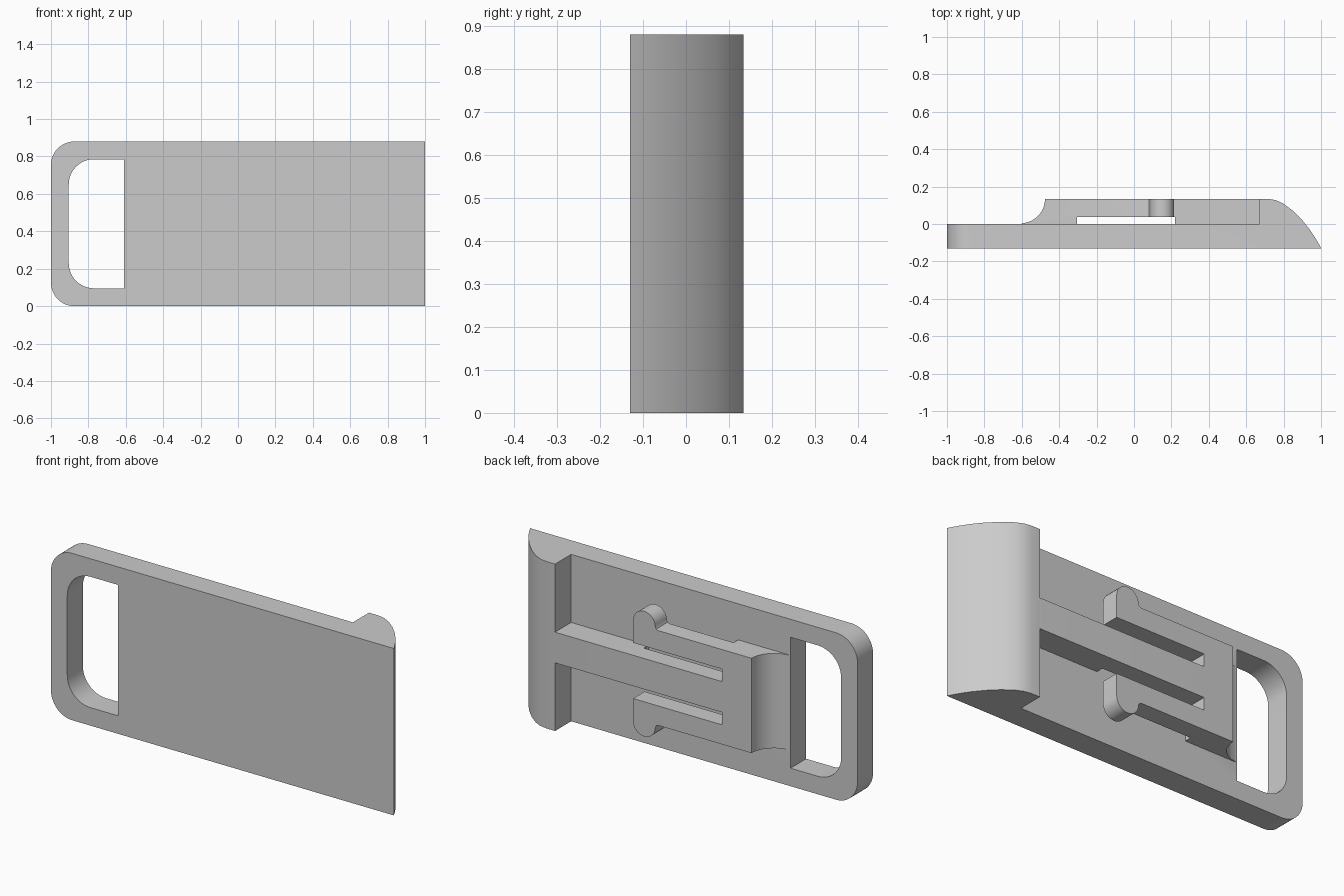
import bpy, bmesh
from math import sin, cos, radians

if "Cube" in bpy.data.objects:
    bpy.data.objects.remove(bpy.data.objects["Cube"])

MID = 0.44          # half of the height
BACK = 0.134        # rear plane of the raised parts
FRONT = -0.13

grey = bpy.data.materials.new("plain grey")
grey.use_nodes = True
grey.diffuse_color = (0.6, 0.6, 0.6, 1)
grey.node_tree.nodes["Principled BSDF"].inputs["Base Color"].default_value = (0.6, 0.6, 0.6, 1)


def arc(cx, cy, r, start, end, steps=12):
    angles = [radians(start + (end - start) * i / steps) for i in range(steps + 1)]
    return [(cx + r * cos(a), cy + r * sin(a)) for a in angles]


def prism(name, points, lo, hi, along):
    """Extrude a closed outline: (x, y) along z, or (x, z) along y."""
    bm = bmesh.new()
    place = (lambda p: (p[0], p[1], lo)) if along == "z" else (lambda p: (p[0], lo, p[1]))
    face = bm.faces.new([bm.verts.new(place(p)) for p in points])
    new = bmesh.ops.extrude_face_region(bm, geom=[face])["geom"]
    step = (0, 0, hi - lo) if along == "z" else (0, hi - lo, 0)
    bmesh.ops.translate(bm, vec=step, verts=[v for v in new if isinstance(v, bmesh.types.BMVert)])
    bmesh.ops.recalc_face_normals(bm, faces=bm.faces)
    mesh = bpy.data.meshes.new(name)
    bm.to_mesh(mesh)
    bm.free()
    mesh.materials.append(grey)
    obj = bpy.data.objects.new(name, mesh)
    bpy.context.collection.objects.link(obj)
    return obj


def combine(obj, tool, operation):
    mod = obj.modifiers.new("combine", "BOOLEAN")
    mod.operation = operation
    mod.solver = "EXACT"
    mod.object = tool
    bpy.context.view_layer.objects.active = obj
    bpy.ops.object.modifier_apply(modifier=mod.name)
    bpy.data.objects.remove(tool)


# Plate with the curved end lip, as one side profile
lip = [(0.72, BACK), (0.76, 0.127), (0.8, 0.108), (0.85, 0.07), (0.9, 0.02),
       (0.94, -0.03), (0.97, -0.075), (0.99, -0.11), (1, FRONT)]
plate = prism("latch_plate", [(-1, FRONT), (-1, 0), (0.67, 0), (0.67, BACK)] + lip, 0, 2 * MID, "z")

# Round the two corners at the handle end
bm = bmesh.new()
bm.from_mesh(plate.data)
corners = [e for e in bm.edges
           if all(v.co.x < -0.99 for v in e.verts)
           and abs(e.verts[0].co.z - e.verts[1].co.z) < 0.01]
bmesh.ops.bevel(bm, geom=corners, offset=0.125, segments=12, profile=0.5, affect="EDGES")
bm.to_mesh(plate.data)
bm.free()

# Finger opening
opening = ([(-0.61, MID - 0.345), (-0.61, MID + 0.345)]
           + arc(-0.77, MID + 0.21, 0.135, 90, 180)
           + arc(-0.77, MID - 0.21, 0.135, 180, 270))
combine(plate, prism("opening_cutter", opening, -0.3, 0.3, "y"), "DIFFERENCE")

# Spring catch: comb outline with centre rail, slots, arms and round hooks
half = ([(0.72, 0.081), (-0.304, 0.081), (-0.304, 0.147), (0.215, 0.147)]
        + arc(0.15, 0.265, 0.065, 0, 180, 16)
        + [(0.08, 0.255), (0.07, 0.25), (-0.7, 0.25)])
outline = [(x, MID + h) for x, h in half] + [(x, MID - h) for x, h in reversed(half)]
catch = prism("spring_catch", outline, -0.1, 0.2, "y")

# Side profile of the catch: coved end and gap beneath the arms
side = ([(-0.606, -0.02), (-0.304, -0.02), (-0.304, 0.038), (0.22, 0.038), (0.22, -0.02),
         (0.7, -0.02), (0.7, BACK - 0.002), (0.66, BACK)]
        + arc(-0.606, BACK, 0.13, 0, -90))
side[-1] = (-0.606, 0)
combine(catch, prism("side_cutter", side, -0.1, 1, "z"), "INTERSECT")
combine(plate, catch, "UNION")

# Smooth the curved faces, keep the edges sharp
bpy.ops.object.select_all(action="DESELECT")
plate.select_set(True)
bpy.context.view_layer.objects.active = plate
bpy.ops.object.shade_smooth_by_angle(angle=radians(30))
